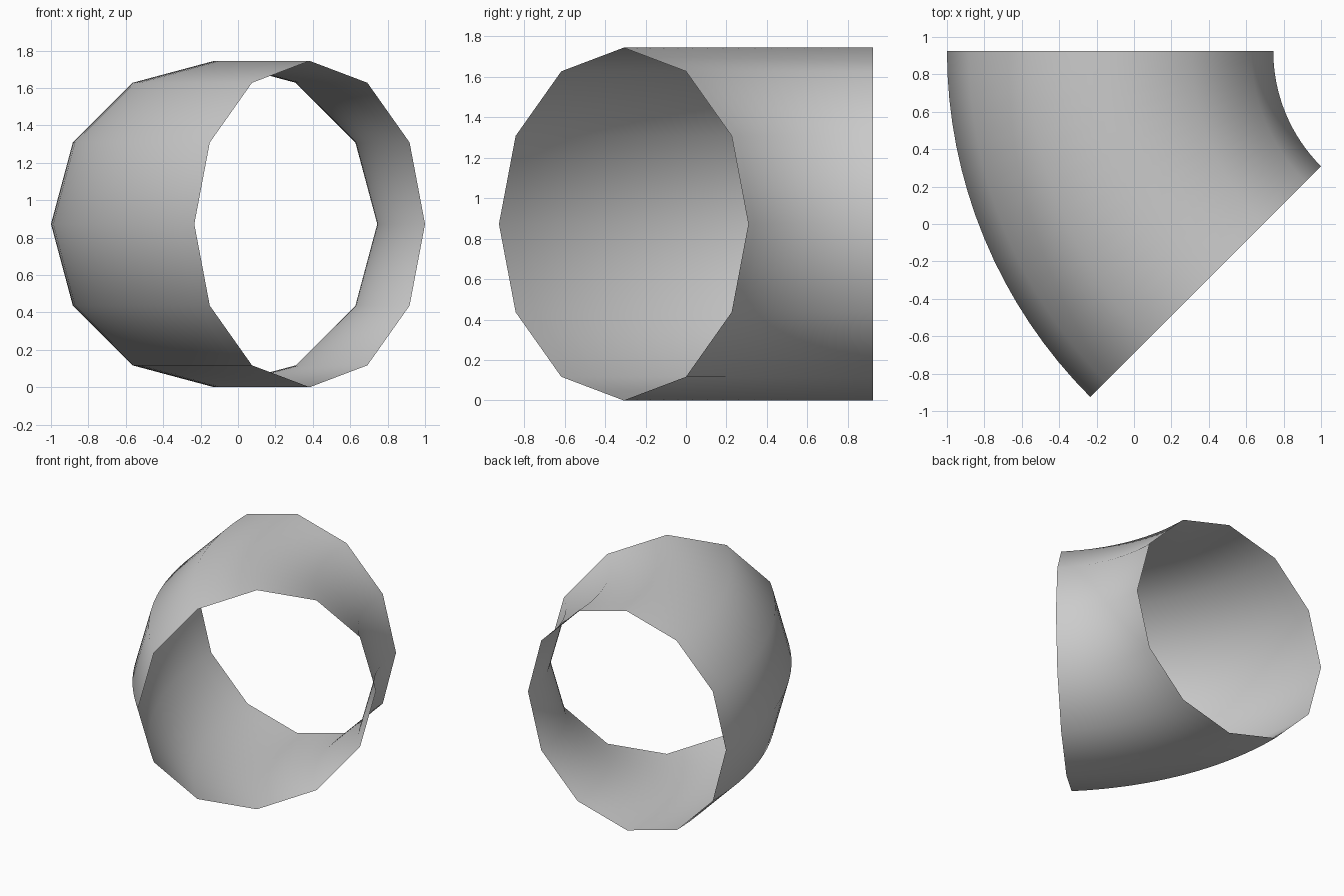
import bpy, bmesh, math
from mathutils import Vector

if "Cube" in bpy.data.objects:
    bpy.data.objects.remove(bpy.data.objects["Cube"])

SIDES, STEPS = 12, 16
R = 2 / (3 - math.sqrt(0.5))               # tube radius; bend radius is twice this
PIVOT = Vector((3 * R - 1, 1.5 * math.sqrt(0.5) * R, 0))

# Open end ring, standing in the plane through the bend pivot
bm = bmesh.new()
ring = []
for i in range(SIDES):
    a = 2 * math.pi * i / SIDES
    ring.append(bm.verts.new(PIVOT + Vector((-2 * R + R * math.cos(a), 0, R + R * math.sin(a)))))
edges = [bm.edges.new((ring[i], ring[(i + 1) % SIDES])) for i in range(SIDES)]

# Sweep the ring through a 45 degree bend
bmesh.ops.spin(bm, geom=ring + edges, cent=PIVOT, axis=(0, 0, 1),
               angle=math.radians(45), steps=STEPS, use_duplicate=False)

# Face the surface outward, away from the tube's centre line
bm.normal_update()
for f in bm.faces:
    c = f.calc_center_median()
    flat = Vector((c.x, c.y, 0)) - PIVOT
    core = PIVOT + flat.normalized() * 2 * R + Vector((0, 0, R))
    if f.normal.dot(c - core) < 0:
        f.normal_flip()
    f.smooth = True

mesh = bpy.data.meshes.new("pipe_elbow")
bm.to_mesh(mesh)
bm.free()
bpy.context.collection.objects.link(bpy.data.objects.new("pipe_elbow", mesh))
